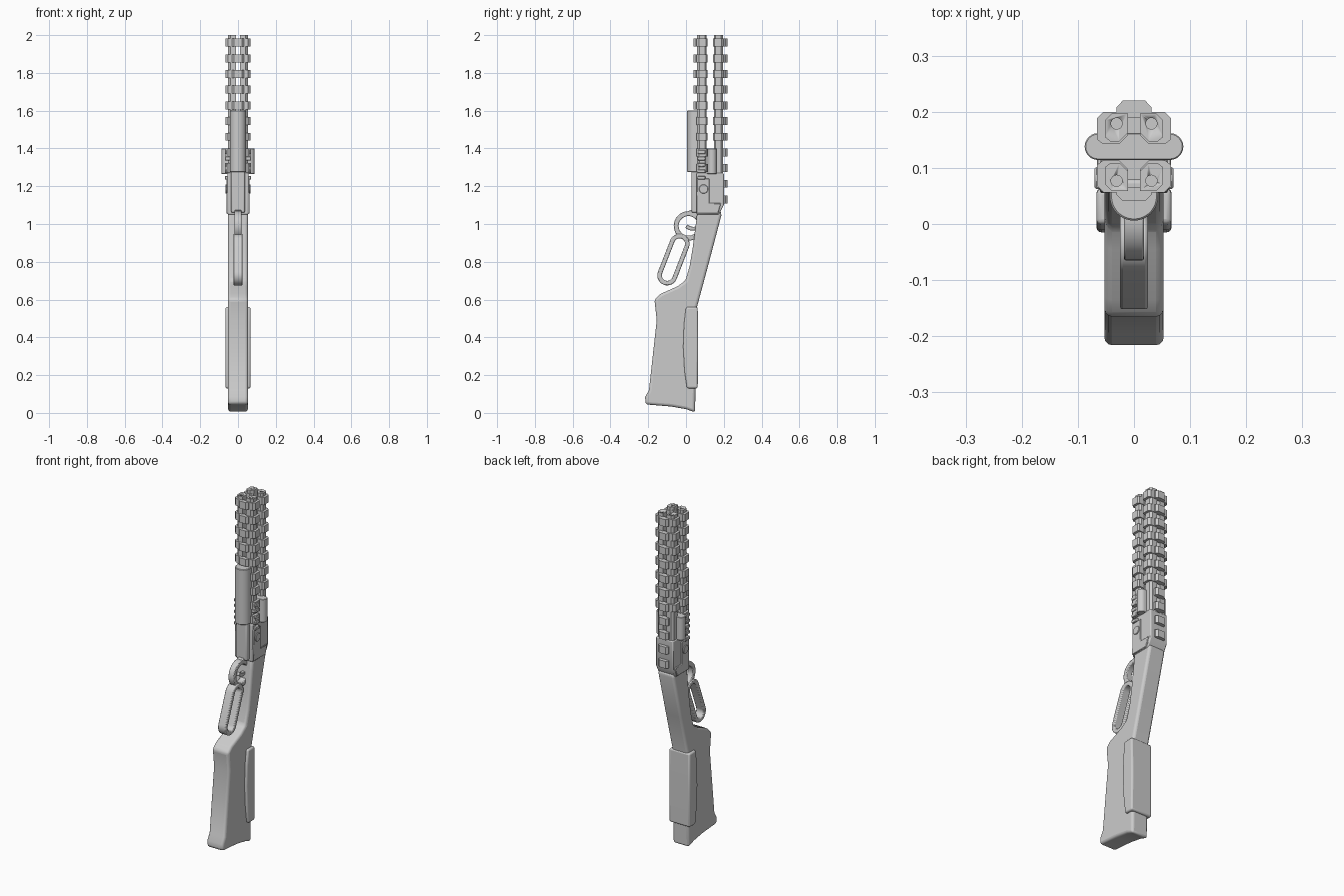
import bpy, bmesh, math
from mathutils import Vector

if "Cube" in bpy.data.objects:
    bpy.data.objects.remove(bpy.data.objects["Cube"])


def finish(name, bm, bevel=0, seg=3):
    bmesh.ops.recalc_face_normals(bm, faces=bm.faces)
    me = bpy.data.meshes.new(name)
    bm.to_mesh(me)
    bm.free()
    ob = bpy.data.objects.new(name, me)
    bpy.context.collection.objects.link(ob)
    if bevel:
        m = ob.modifiers.new("bevel", 'BEVEL')
        m.width, m.segments, m.limit_method = bevel, seg, 'ANGLE'
        m.angle_limit = math.radians(35)
    bpy.ops.object.select_all(action='DESELECT')
    bpy.context.view_layer.objects.active = ob
    ob.select_set(True)
    bpy.ops.object.shade_smooth_by_angle(angle=math.radians(35))
    return ob


def add_prism(bm, pts, d):
    f = bm.faces.new([bm.verts.new(p) for p in pts])
    r = bmesh.ops.extrude_face_region(bm, geom=[f])
    bmesh.ops.translate(bm, vec=d, verts=[v for v in r['geom'] if isinstance(v, bmesh.types.BMVert)])


def prism_x(name, yz, x0, x1, bevel=0, seg=3):
    bm = bmesh.new()
    add_prism(bm, [(x0, y, z) for y, z in yz], (x1 - x0, 0, 0))
    return finish(name, bm, bevel, seg)


def prisms_z(name, xy, spans, bevel=0, seg=2):
    bm = bmesh.new()
    for z0, z1 in spans:
        add_prism(bm, [(x, y, z0) for x, y in xy], (0, 0, z1 - z0))
    return finish(name, bm, bevel, seg)


def rect(a0, a1, b0, b1):
    return [(a0, b0), (a1, b0), (a1, b1), (a0, b1)]


def arc(c, r, a0, a1, n):
    return [(c[0] + r * math.cos(math.radians(a0 + (a1 - a0) * i / n)),
             c[1] + r * math.sin(math.radians(a0 + (a1 - a0) * i / n))) for i in range(n + 1)]


def ring_x(name, outer, inner, hw, bevel=0.005):
    bm = bmesh.new()
    loops = [[bm.verts.new((x, y, z)) for y, z in pts]
             for pts, x in ((outer, hw), (inner, hw), (inner, -hw), (outer, -hw))]
    n = len(outer)
    for k in range(4):
        a, b = loops[k], loops[(k + 1) % 4]
        for i in range(n):
            j = (i + 1) % n
            bm.faces.new((a[i], a[j], b[j], b[i]))
    return finish(name, bm, bevel, 2)


# Stock with grip wrist
prism_x("stock", [(-0.215, 0.045), (-0.08, 0.034), (0.0, 0.02), (0.048, 0.003), (0.053, 0.3), (0.058, 0.56),
                  (0.12, 0.79), (0.187, 1.045), (0.185, 1.07), (0.06, 1.07), (0.052, 1.0), (0.035, 0.87),
                  (0.02, 0.78), (-0.003, 0.7), (-0.045, 0.67), (-0.135, 0.63), (-0.167, 0.60), (-0.155, 0.49),
                  (-0.173, 0.33), (-0.196, 0.12), (-0.216, 0.085)], -0.053, 0.053, 0.014)
# Cheek pad wrapped over the stock comb
prism_x("cheek_pad", [(0.005, 0.13), (0.062, 0.13), (0.064, 0.35), (0.062, 0.56), (0.0, 0.56), (-0.011, 0.47),
                      (-0.015, 0.35), (-0.008, 0.22)], -0.067, 0.067, 0.009)

# Receiver with side plates and pivot pins
prism_x("receiver", [(0.055, 1.05), (0.175, 1.05), (0.2, 1.1), (0.2, 1.27), (0.055, 1.27)], -0.056, 0.056, 0.006, 2)
prism_x("receiver_underside", rect(0.03, 0.08, 1.06, 1.29), -0.036, 0.036, 0.008)
for s, side in ((1, "right"), (-1, "left")):
    prism_x("side_plate_" + side, [(0.055, 1.055), (0.17, 1.055), (0.185, 1.11), (0.125, 1.11), (0.125, 1.24),
                                   (0.058, 1.24)], s * 0.05, s * 0.061, 0.003, 1)
    c = (0.093, 1.185)
    prism_x("pivot_pin_" + side, arc(c, 0.024, 0, 345, 23), s * 0.05, s * 0.066, 0.002, 1)
    # fine grip ridges ahead of the plate
    prisms_z("grip_ridges_" + side, rect(s * 0.04, s * 0.07, 0.062, 0.102),
             [(1.235 + 0.034 * k, 1.255 + 0.034 * k) for k in range(5)], 0.003, 1)

# Twin side cylinders joined by a cross body
prisms_z("side_cylinders", arc((0.064, 0.138), 0.024, -90, 90, 12) + arc((-0.064, 0.138), 0.024, 90, 270, 12),
         [(1.265, 1.4)], 0.002, 1)

# Four barrels with rail collars
pitch = 0.083
tooth = [(1.936 + 0.003 - pitch * k, 1.981 - pitch * k) for k in range(11)]
for sx in (1, -1):
    for sy in (1, -1):
        tag = ("right" if sx > 0 else "left") + ("_upper" if sy > 0 else "_lower")

        def quarter(i, x, v, o):
            # section measured outward from the centre at y = 0.128
            pts = [(0.011, i + 0.015), (0.026, i), (x - 0.01, i), (x, i + 0.008), (x, o - 0.012),
                   (x - 0.012, o), (0.011, o)]
            return [(sx * a, 0.128 + sy * b) for a, b in pts]
        bar = prisms_z("barrel_" + tag, quarter(0.019, 0.052, 0, 0.069), [(1.2, 2.0)])
        cut = prisms_z("bore_cutter_" + tag, arc((sx * 0.031, 0.128 + sy * 0.051), 0.01, 0, 345, 23), [(1.9, 2.05)])
        cut.hide_render = True
        cut.hide_set(True)
        m = bar.modifiers.new("bore", 'BOOLEAN')
        m.object, m.operation, m.solver = cut, 'DIFFERENCE', 'EXACT'
        prisms_z("rail_collars_" + tag, quarter(0.015, 0.066, 0, 0.072), tooth[:7] if sy > 0 else tooth[:9])

# Bridging rail teeth on the top and underside
prisms_z("top_rail_teeth", [(-0.031, 0.19), (0.031, 0.19), (0.031, 0.208), (0.02, 0.22), (-0.02, 0.22),
                            (-0.031, 0.208)], tooth)
prisms_z("under_rail_teeth", [(-0.031, 0.066), (-0.031, 0.052), (-0.02, 0.041), (0.02, 0.041), (0.031, 0.052),
                              (0.031, 0.066)], tooth[:5])
# Rounded fore grip
prisms_z("fore_grip", arc((0, 0.049), 0.043, 180, 360, 20) + [(0.043, 0.065), (-0.043, 0.065)],
         [(1.275, 1.6)], 0.003, 1)

# Lever: finger loop and trigger guard
A, B = Vector((-0.099, 0.728)), Vector((-0.034, 0.895))
t = math.degrees(math.atan2(B.y - A.y, B.x - A.x))


def stadium(r):
    return arc(B, r, t - 90, t + 90, 14) + arc(A, r, t + 90, t + 270, 14)


ring_x("finger_loop", stadium(0.053), stadium(0.029), 0.025)
G = (0.013, 0.99)
ring_x("trigger_guard", arc(G, 0.078, 0, 350, 35), arc(G, 0.052, 0, 350, 35), 0.018, 0.004)
prism_x("lever_arm", [(0.01, 1.045), (0.09, 1.03), (0.09, 1.078), (0.015, 1.072)], -0.018, 0.018, 0.004, 2)
# Curved trigger
prism_x("trigger", arc((0.035, 1.02), 0.055, 225, 300, 8) + arc((0.04, 1.03), 0.045, 300, 225, 8),
        -0.01, 0.01, 0.002, 1)
